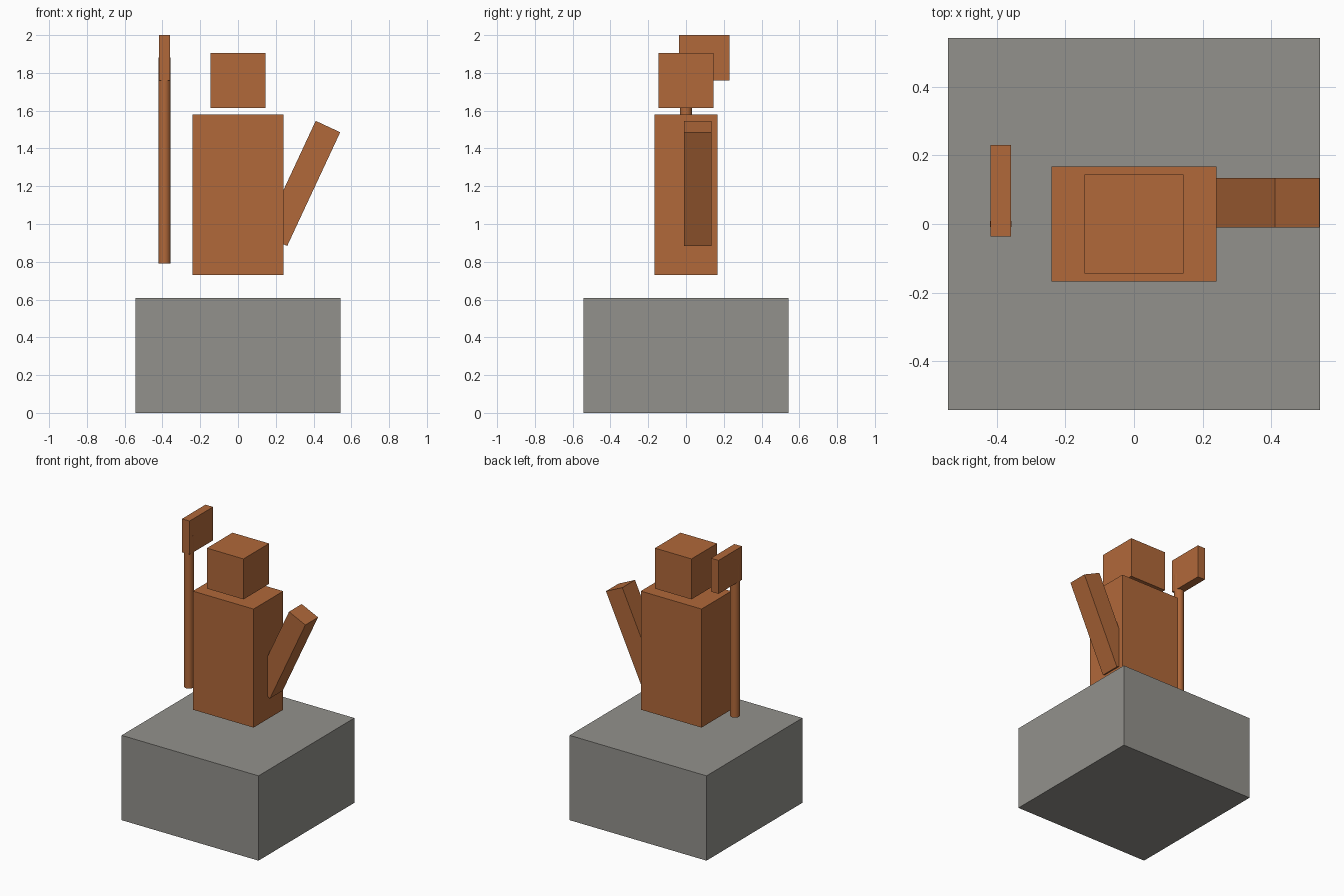
import bpy
from math import radians

cube = bpy.data.objects.get("Cube")
if cube:
    bpy.data.objects.remove(cube, do_unlink=True)


def material(name, color):
    m = bpy.data.materials.new(name)
    m.use_nodes = True
    m.diffuse_color = color
    m.node_tree.nodes["Principled BSDF"].inputs["Base Color"].default_value = color
    return m


copper = material("copper_orange", (0.44, 0.14, 0.042, 1))
stone = material("stone_grey", (0.29, 0.285, 0.262, 1))


def box(name, center, size, mat, tilt=0):
    bpy.ops.mesh.primitive_cube_add(size=1, location=center, rotation=(0, radians(tilt), 0))
    ob = bpy.context.object
    ob.name = name
    ob.scale = size
    bpy.ops.object.transform_apply(location=False, rotation=False, scale=True)
    ob.data.materials.append(mat)
    return ob


# Pedestal and figure
box("pedestal", (0, 0, 0.304), (1.086, 1.086, 0.608), stone)
box("torso", (0, 0, 1.155), (0.482, 0.336, 0.85), copper)
box("head", (0, 0, 1.76), (0.29, 0.29, 0.29), copper)

# Raised left arm, leaning outward
box("left_arm", (0.336, 0.062, 1.215), (0.143, 0.144, 0.664), copper, tilt=25)

# Upright axe on the right side
bpy.ops.mesh.primitive_cylinder_add(vertices=24, radius=0.032, depth=1.09, location=(-0.389, 0, 1.336))
handle = bpy.context.object
handle.name = "axe_handle"
handle.data.materials.append(copper)
bpy.ops.object.shade_smooth_by_angle(angle=radians(30))
box("axe_blade", (-0.389, 0.097, 1.88), (0.06, 0.266, 0.24), copper)
